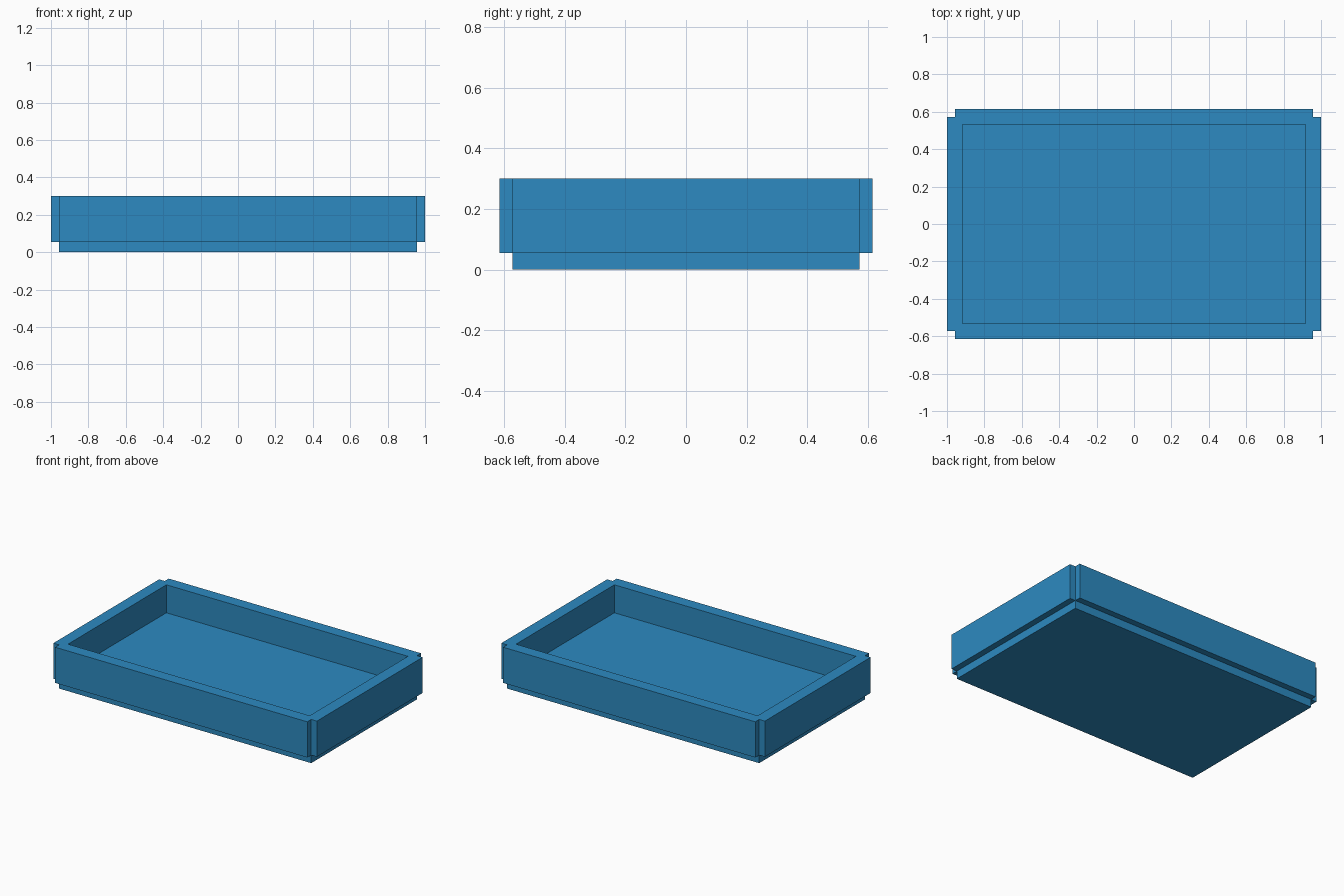
import bpy
import bmesh
from mathutils import Vector

cube = bpy.data.objects.get("Cube")
if cube:
    bpy.data.objects.remove(cube, do_unlink=True)

HALF_X, HALF_Y, HEIGHT = 0.957, 0.573, 0.30   # tray core
LIP_Z = 0.055                                 # underside of the side panels
PANEL, WALL, FLOOR_Z = 0.043, 0.04, 0.108

blue = bpy.data.materials.new("tray blue")
blue.use_nodes = True
colour = (0.026, 0.254, 0.533, 1)
blue.diffuse_color = colour
blue.node_tree.nodes["Principled BSDF"].inputs["Base Color"].default_value = colour


def extrude(bm, face, offset):
    """Push one face out or in by an offset vector."""
    new = bmesh.ops.extrude_face_region(bm, geom=[face])["geom"]
    verts = [g for g in new if isinstance(g, bmesh.types.BMVert)]
    bmesh.ops.translate(bm, verts=verts, vec=offset)
    # Remove the covered face if it is still inside
    if face.is_valid:
        bmesh.ops.delete(bm, geom=[face], context="FACES_ONLY")


# Solid core, split where the side panels begin
bm = bmesh.new()
bmesh.ops.create_cube(bm, size=2)
for v in bm.verts:
    v.co = Vector((v.co.x * HALF_X, v.co.y * HALF_Y, (v.co.z + 1) * HEIGHT / 2))
bmesh.ops.bisect_plane(bm, geom=bm.verts[:] + bm.edges[:] + bm.faces[:],
                       plane_co=(0, 0, LIP_Z), plane_no=(0, 0, 1))
bm.normal_update()
top = next(f for f in bm.faces if f.normal.z > 0.9)
sides = [f for f in bm.faces
         if abs(f.normal.z) < 0.1 and f.calc_center_median().z > LIP_Z]

# Hollow inside with a raised floor
bmesh.ops.inset_region(bm, faces=[top], thickness=WALL, use_even_offset=True)
extrude(bm, top, Vector((0, 0, FLOOR_Z - HEIGHT)))

# Side panels standing proud, leaving notched corners
for side in sides:
    extrude(bm, side, side.normal.copy() * PANEL)

bmesh.ops.recalc_face_normals(bm, faces=bm.faces[:])
mesh = bpy.data.meshes.new("tray")
bm.to_mesh(mesh)
bm.free()
mesh.materials.append(blue)
tray = bpy.data.objects.new("tray", mesh)
bpy.context.collection.objects.link(tray)
